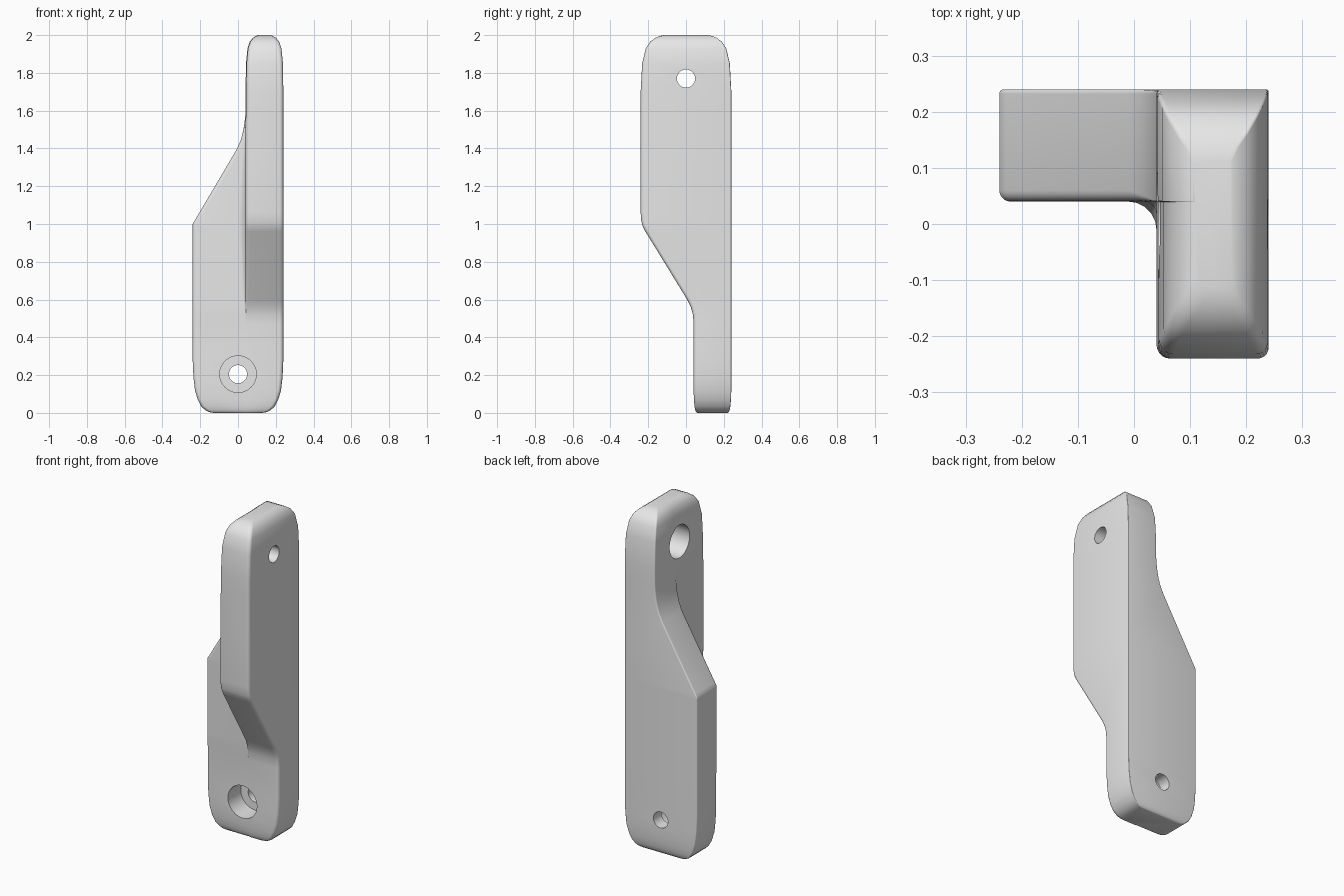
import bpy, bmesh, math
from mathutils import Vector

cube = bpy.data.objects.get("Cube")
if cube:
    bpy.data.objects.remove(cube)

grey = bpy.data.materials.new("plain grey")
grey.use_nodes = True
grey.diffuse_color = (0.8, 0.8, 0.8, 1)
grey.node_tree.nodes["Principled BSDF"].inputs["Base Color"].default_value = (0.8, 0.8, 0.8, 1)

HALF, INNER, EPS = 0.24, 0.04, 0.003

# Profiles as (height, value) pairs
LEFT_EDGE = [(0, -HALF), (1.0, -HALF), (1.39, -0.01), (1.44, 0.013), (1.49, 0.027), (1.54, 0.035), (1.6, INNER)]
FRONT_EDGE = [(0.47, INNER), (0.52, 0.037), (0.56, 0.025), (0.6, 0.006), (0.96, -0.215), (0.99, -0.23),
              (1.02, -0.237), (1.06, -HALF)]
TOP_X = [(1.7, 0), (1.85, 0.002), (1.93, 0.01), (1.965, 0.022), (1.985, 0.038), (1.995, 0.054), (2, 0.066)]
TOP_Y = [(1.7, 0), (1.85, 0.008), (1.93, 0.027), (1.965, 0.05), (1.985, 0.077), (1.995, 0.1), (2, 0.125)]
BASE_X = [(0, 0.11), (0.005, 0.085), (0.015, 0.066), (0.035, 0.045), (0.07, 0.027), (0.12, 0.012), (0.19, 0.004), (0.28, 0)]
BASE_Y = [(0, 0.018), (0.005, 0.013), (0.015, 0.009), (0.035, 0.005), (0.07, 0.002), (0.12, 0)]


def sample(pairs, z):
    if z <= pairs[0][0]:
        return pairs[0][1]
    for (z0, v0), (z1, v1) in zip(pairs, pairs[1:]):
        if z <= z1:
            return v0 + (v1 - v0) * (z - z0) / (z1 - z0)
    return pairs[-1][1]


def section(z):
    """Rounded L outline at one height."""
    dx = sample(TOP_X, z) + sample(BASE_X, z)
    dy = sample(BASE_Y, z)
    ty = sample(TOP_Y, z)
    left, front = sample(LEFT_EDGE, z), sample(FRONT_EDGE, z)
    x0, x1 = left + dx, HALF - dx
    y0, y1 = front + dy + ty, HALF - dy - ty
    ix = max(INNER + sample(TOP_X, z), x0 + EPS)
    iy = max(INNER + dy, y0 + EPS)
    corners = [((x0, y1), 0.008), ((x0, iy), 0.02), ((ix, iy), 0.05),
               ((ix, y0), 0.025), ((x1, y0), 0.02), ((x1, y1), 0.004)]
    points = []
    for i, (corner, radius) in enumerate(corners):
        c = Vector(corner)
        a = Vector(corners[i - 1][0]) - c
        b = Vector(corners[(i + 1) % 6][0]) - c
        r = min(radius, a.length * 0.45, b.length * 0.45)
        a, b = a.normalized() * r, b.normalized() * r
        for k in range(6):
            t = k / 5 * math.pi / 2
            p = c + a * (1 - math.sin(t)) + b * (1 - math.cos(t))
            points.append((p.x, p.y, z))
    return points


# Body lofted through the sections
heights = {z for prof in (LEFT_EDGE, FRONT_EDGE, TOP_X, TOP_Y, BASE_X, BASE_Y) for z, _ in prof}
bm = bmesh.new()
rings = [[bm.verts.new(p) for p in section(z)] for z in sorted(heights)]
for low, high in zip(rings, rings[1:]):
    for i in range(len(low)):
        j = (i + 1) % len(low)
        bm.faces.new((low[i], low[j], high[j], high[i]))
bm.faces.new(rings[0])
bm.faces.new(rings[-1])
bmesh.ops.recalc_face_normals(bm, faces=bm.faces)
mesh = bpy.data.meshes.new("bracket_body")
bm.to_mesh(mesh)
bm.free()
mesh.materials.append(grey)
body = bpy.data.objects.new("bracket_body", mesh)
bpy.context.collection.objects.link(body)


# Bolt holes: a narrow through hole and a wide counterbore on the inner face
def drill(name, radius, start, end):
    start, end = Vector(start), Vector(end)
    axis = end - start
    bpy.ops.mesh.primitive_cylinder_add(vertices=48, radius=radius, depth=axis.length,
                                        location=(start + end) / 2,
                                        rotation=axis.to_track_quat('Z', 'Y').to_euler())
    tool = bpy.context.object
    tool.name = name
    tool.data.materials.append(grey)
    cut = body.modifiers.new(name, 'BOOLEAN')
    cut.operation, cut.solver, cut.object = 'DIFFERENCE', 'EXACT', tool
    return tool


BORE = INNER + 0.125
tools = [drill("lower_bolt_hole", 0.048, (0, -0.2, 0.205), (0, 0.4, 0.205)),
         drill("lower_counterbore", 0.097, (0, -0.2, 0.205), (0, BORE, 0.205)),
         drill("upper_bolt_hole", 0.048, (-0.2, 0, 1.77), (0.4, 0, 1.77)),
         drill("upper_counterbore", 0.097, (-0.2, 0, 1.77), (BORE, 0, 1.77))]

bpy.ops.object.select_all(action='DESELECT')
body.select_set(True)
bpy.context.view_layer.objects.active = body
for tool in tools:
    bpy.ops.object.modifier_apply(modifier=tool.name)
for tool in tools:
    bpy.data.objects.remove(tool)
bpy.ops.object.shade_smooth_by_angle(angle=math.radians(35))
